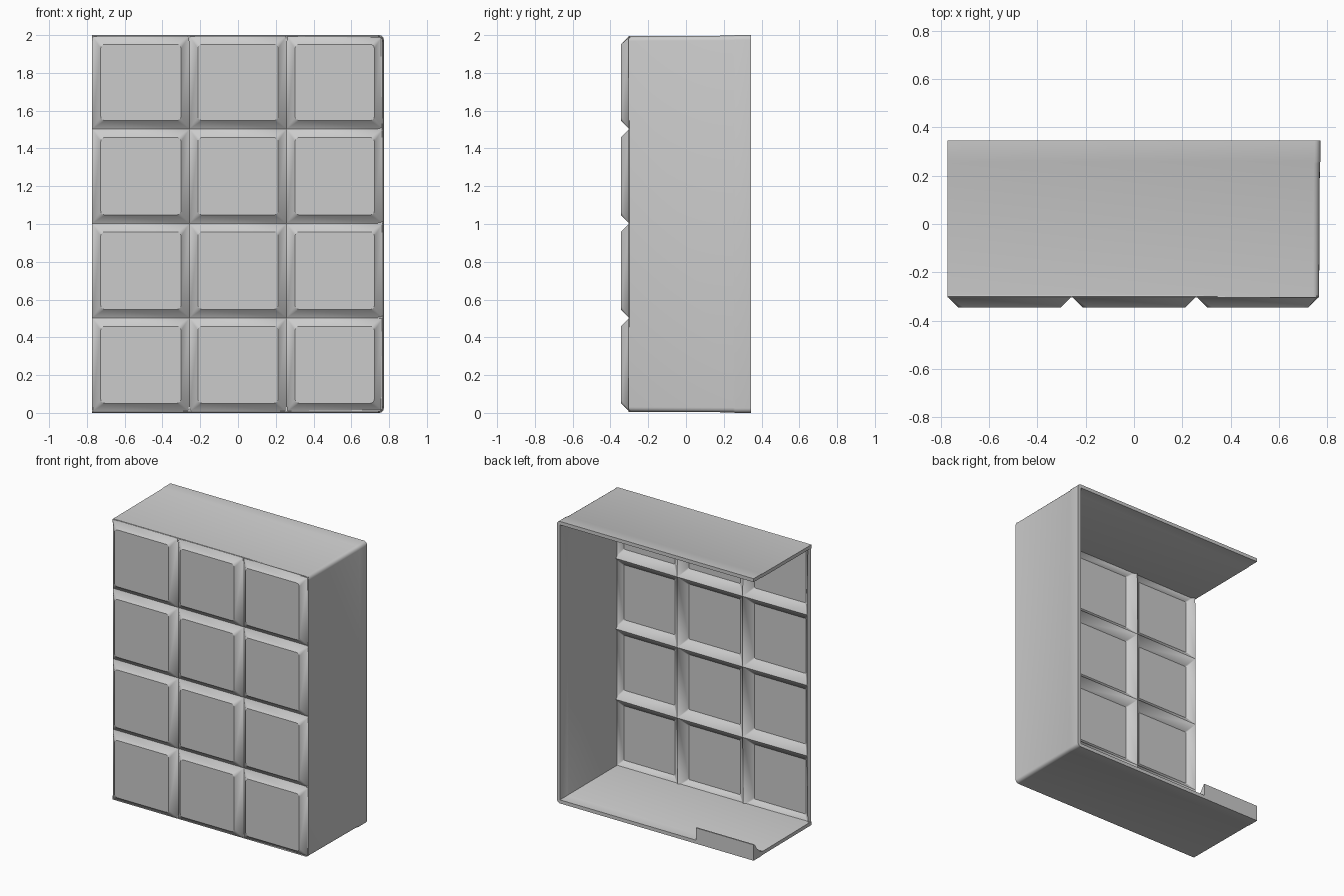
import bpy, bmesh, math

cube = bpy.data.objects.get("Cube")
if cube:
    bpy.data.objects.remove(cube, do_unlink=True)

grey = bpy.data.materials.new("plain_grey")
grey.use_nodes = True
grey.diffuse_color = (0.6, 0.6, 0.6, 1)
grey.node_tree.nodes["Principled BSDF"].inputs["Base Color"].default_value = (0.6, 0.6, 0.6, 1)

HALF = 0.772      # half width
BACK = 0.345      # half depth
GROOVE = -0.30    # depth of the groove bottoms
WALL = 0.025
BEVEL = 0.045


def finish(name, bm, thickness=0):
    """Turn a bmesh into an object, thicken it inwards and shade it."""
    bmesh.ops.remove_doubles(bm, verts=bm.verts, dist=0.0005)
    mesh = bpy.data.meshes.new(name)
    bm.to_mesh(mesh)
    bm.free()
    mesh.materials.append(grey)
    ob = bpy.data.objects.new(name, mesh)
    bpy.context.collection.objects.link(ob)
    bpy.ops.object.select_all(action='DESELECT')
    ob.select_set(True)
    bpy.context.view_layer.objects.active = ob
    if thickness:
        mod = ob.modifiers.new("thickness", 'SOLIDIFY')
        mod.thickness = thickness
        mod.offset = -1
        mod.use_even_offset = True
        bpy.ops.object.modifier_apply(modifier=mod.name)
    bpy.ops.object.shade_smooth_by_angle(angle=math.radians(30))
    return ob


def arc(cx, cz, r, start, steps=4):
    """Quarter circle, counter-clockwise from the start angle in degrees."""
    angles = [math.radians(start + 90 * i / steps) for i in range(steps + 1)]
    return [(cx + r * math.cos(a), cz + r * math.sin(a)) for a in angles]


# Front sheet: a grid of raised pillow tiles with mitred bevels
def add_tile(bm, x0, x1, z0, z1):
    r = 0.022
    inner, outer = [], []
    corners = [(x1, z1, -1, -1, 0), (x0, z1, 1, -1, 90),
               (x0, z0, 1, 1, 180), (x1, z0, -1, 1, 270)]
    for x, z, sx, sz, start in corners:
        pts = arc(x + sx * (BEVEL + r), z + sz * (BEVEL + r), r, start)
        inner.append([bm.verts.new((px, -BACK, pz)) for px, pz in pts])
        # ease the two outer corners on the closed side
        ease = 0.006 if x > 0.7 and (z < 0.1 or z > 1.9) else 0
        outer.append(bm.verts.new((x + sx * ease, GROOVE, z + sz * ease)))
    bm.faces.new([v for ring in inner for v in ring])
    for i in range(4):
        j = (i + 1) % 4
        for a, b in zip(inner[i], inner[i][1:]):
            bm.faces.new((a, outer[i], b))
        bm.faces.new((inner[i][-1], outer[i], outer[j], inner[j][0]))


bm = bmesh.new()
xs = [-HALF, -0.257, 0.257, HALF - 0.005]
zs = [0.006, 0.503, 1.003, 1.503, 1.996]
for xa, xb in zip(xs, xs[1:]):
    for za, zb in zip(zs, zs[1:]):
        add_tile(bm, xa, xb, za, zb)
finish("front_tile_sheet", bm, WALL)

# Casing: top, closed side and bottom in one bent wall, one side left open
r = 0.025
path = [(-HALF, 2.0)]
path += reversed(arc(HALF - r, 2 - r, r, 0))
path += reversed(arc(HALF - r, r, r, 270))
path += [(-HALF, 0.0)]

bm = bmesh.new()
rings = []
for y, inset in [(GROOVE - 0.004, 0.006), (0.25, 0.003), (0.26, 0), (BACK, 0)]:
    rings.append([bm.verts.new((x - inset if x > 0 else x, y,
                                1 + (z - 1) * (1 - inset)))
                  for x, z in path])
for near, far in zip(rings, rings[1:]):
    for i in range(len(path) - 1):
        bm.faces.new((near[i], near[i + 1], far[i + 1], far[i]))
finish("casing_walls", bm, WALL)

# Short curved lip standing on the rear edge of the bottom
profile = [(BACK, 0.0), (BACK, 0.112), (0.335, 0.112), (0.31, 0.075),
           (0.28, 0.045), (0.235, 0.024), (0.235, 0.01)]
bm = bmesh.new()
face = bm.faces.new([bm.verts.new((-HALF, y, z)) for y, z in profile])
moved = bmesh.ops.extrude_face_region(bm, geom=[face])["geom"]
bmesh.ops.translate(bm, vec=(HALF - 0.32, 0, 0),
                    verts=[g for g in moved if isinstance(g, bmesh.types.BMVert)])
bmesh.ops.recalc_face_normals(bm, faces=bm.faces)
finish("rear_lip", bm)
